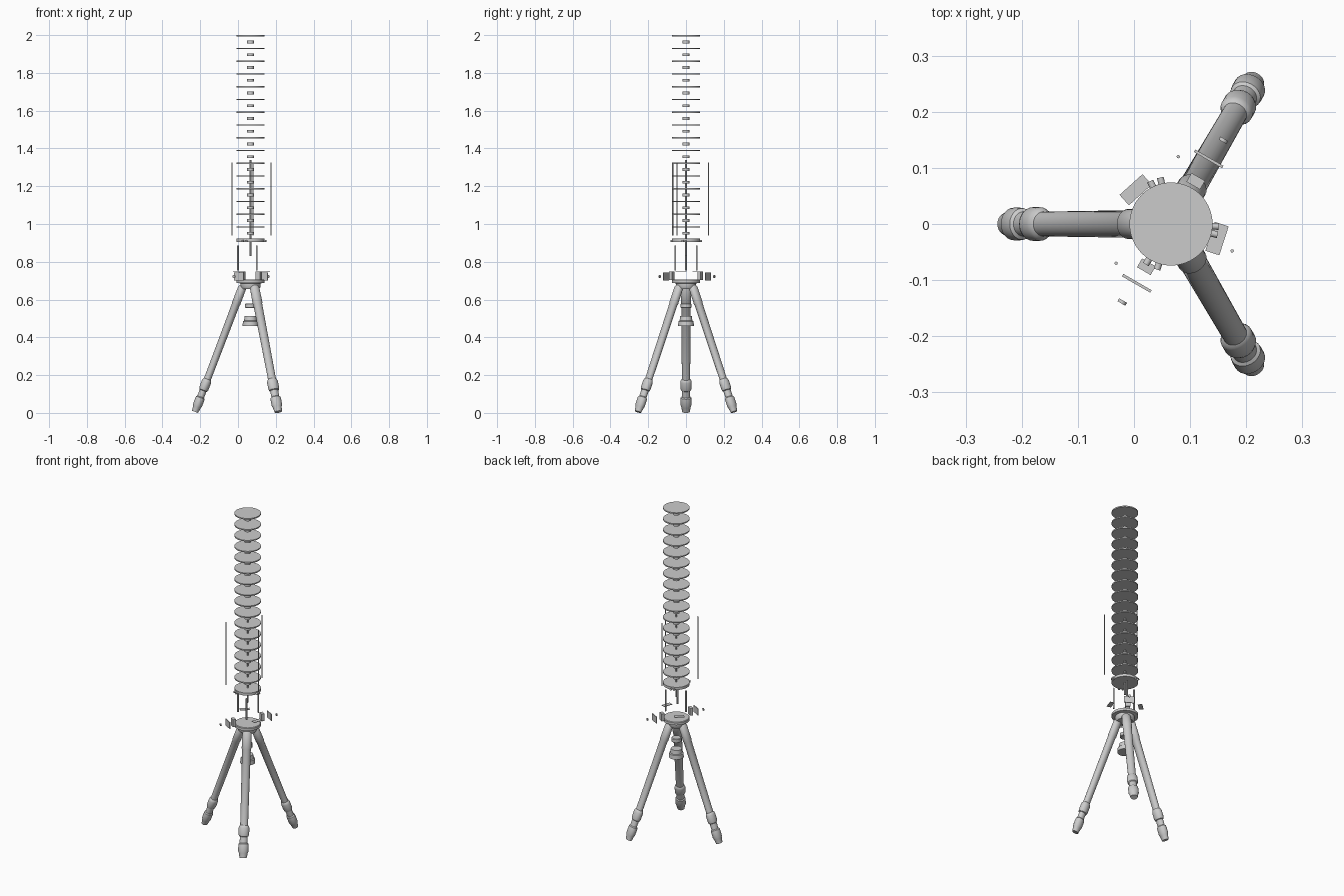
import bpy
from math import radians, cos, sin, pi
from mathutils import Vector, Matrix

if "Cube" in bpy.data.objects:
    bpy.data.objects.remove(bpy.data.objects["Cube"])

CX = 0.066  # x of the central axis


def at(radius, deg, z):
    a = radians(deg)
    return Vector((CX + radius * cos(a), radius * sin(a), z))


def finish(ob, name):
    ob.name = name
    bpy.ops.object.shade_smooth_by_angle(angle=radians(35))
    return ob


def rod(name, p, r, z0, z1, r_top=None, sides=32):
    bpy.ops.mesh.primitive_cone_add(vertices=sides, radius1=r, radius2=r if r_top is None else r_top,
                                    depth=z1 - z0, location=(p[0], p[1], (z0 + z1) / 2))
    return finish(bpy.context.object, name)


def box(name, p, size, deg):
    # size is radial depth, tangential width, height
    bpy.ops.mesh.primitive_cube_add(size=1, location=p, rotation=(0, 0, radians(deg)))
    ob = bpy.context.object
    ob.scale = size
    ob.name = name
    return ob


def bolt(name, p, r, length, deg):
    bpy.ops.mesh.primitive_cylinder_add(vertices=12, radius=r, depth=length, location=p,
                                        rotation=(0, pi / 2, radians(deg)))
    return finish(bpy.context.object, name)


def lathe(name, profile, sides=24, flat=1.0):
    # revolve (radius, height) points around local z, squashed in x
    verts, faces = [], []
    for r, z in profile:
        for i in range(sides):
            a = 2 * pi * i / sides
            verts.append((r * cos(a) * flat, r * sin(a), z))
    for k in range(len(profile) - 1):
        for i in range(sides):
            j = (i + 1) % sides
            faces.append((k * sides + i, k * sides + j, (k + 1) * sides + j, (k + 1) * sides + i))
    faces.append(tuple(reversed(range(sides))))
    faces.append(tuple(range((len(profile) - 1) * sides, len(profile) * sides)))
    me = bpy.data.meshes.new(name)
    me.from_pydata(verts, [], faces)
    ob = bpy.data.objects.new(name, me)
    bpy.context.collection.objects.link(ob)
    bpy.ops.object.select_all(action='DESELECT')
    ob.select_set(True)
    bpy.context.view_layer.objects.active = ob
    return finish(ob, name)


axis = (CX, 0)

# Stack of plates with spacers in between
for i in range(16):
    top = 2.0 - i * 0.0675
    rod(f"stack_plate_{i + 1}", axis, 0.074, top - 0.007, top, sides=64)
    rod(f"spacer_{i + 1}", axis, 0.018, top - 0.044, top - 0.029)

# Thick base plate with edge screws, and the central spindle
rod("base_plate", axis, 0.074, 0.906, 0.922, sides=64)
for k, deg in enumerate((103, 116, 238, 253, -3, -13)):
    bolt(f"edge_screw_{k + 1}", at(0.078, deg, 0.91), 0.006, 0.014, deg)
rod("spindle", axis, 0.005, 0.83, 1.34, sides=16)

# Exploded long rods around the stack
for k, (x, y) in enumerate(((0.079, 0.120), (-0.032, -0.070), (0.175, -0.048))):
    rod(f"long_rod_{k + 1}", (x, y), 0.003, 0.94, 1.325, sides=10)

# Three posts over the tripod head
for k, deg in enumerate((60, 180, 300)):
    rod(f"post_{k + 1}", at(0.066, deg, 0), 0.005, 0.755, 0.885, sides=12)

# Exploded side clamps on two opposite sides
for k, (deg, d) in enumerate(((60, 0.134), (240, 0.122))):
    box(f"clamp_block_{k + 1}", at(0.088, deg, 0.725), (0.018, 0.028, 0.045), deg)
    box(f"clamp_plate_{k + 1}", at(d, deg, 0.722), (0.005, 0.058, 0.040), deg)
    bolt(f"clamp_bolt_{k + 1}", at(d + 0.042, deg - 2, 0.722), 0.008, 0.006, deg)

# Loose flat plates
box("flat_plate_1", (0.003, 0.061, 0.748), (0.025, 0.055, 0.003), 132)
box("flat_plate_2", (0.148, -0.026, 0.748), (0.026, 0.054, 0.003), -18)

# Tripod head
lathe("tripod_head", [(0.046, 0.655), (0.054, 0.668), (0.054, 0.686), (0.074, 0.688),
                      (0.074, 0.703), (0.070, 0.706)], sides=64).location.x = CX

# Column parts hanging under the head
lathe("column_ring", [(0.024, 0.555), (0.028, 0.558), (0.028, 0.577), (0.024, 0.580)], 32).location.x = CX
lathe("column_bell", [(0.042, 0.460), (0.040, 0.485), (0.034, 0.488), (0.031, 0.512)], 32).location.x = CX

# Splayed legs with hinge sleeve, tube, lock collars and foot
leg = [(0.020, -0.012), (0.026, 0.0), (0.027, 0.085), (0.0245, 0.09), (0.022, 0.515),
       (0.027, 0.520), (0.030, 0.530), (0.030, 0.566), (0.027, 0.577), (0.022, 0.580),
       (0.022, 0.615), (0.028, 0.620), (0.029, 0.630), (0.029, 0.662), (0.025, 0.672),
       (0.020, 0.700)]
leg = [(r, -t) for r, t in reversed(leg)]
for k, deg in enumerate((60, 180, 300)):
    ob = lathe(f"leg_{k + 1}", leg, flat=0.85)
    ob.matrix_world = (Matrix.Translation(at(0.045, deg, 0.66)) @ Matrix.Rotation(radians(deg), 4, 'Z')
                       @ Matrix.Rotation(radians(-20.8), 4, 'Y'))
